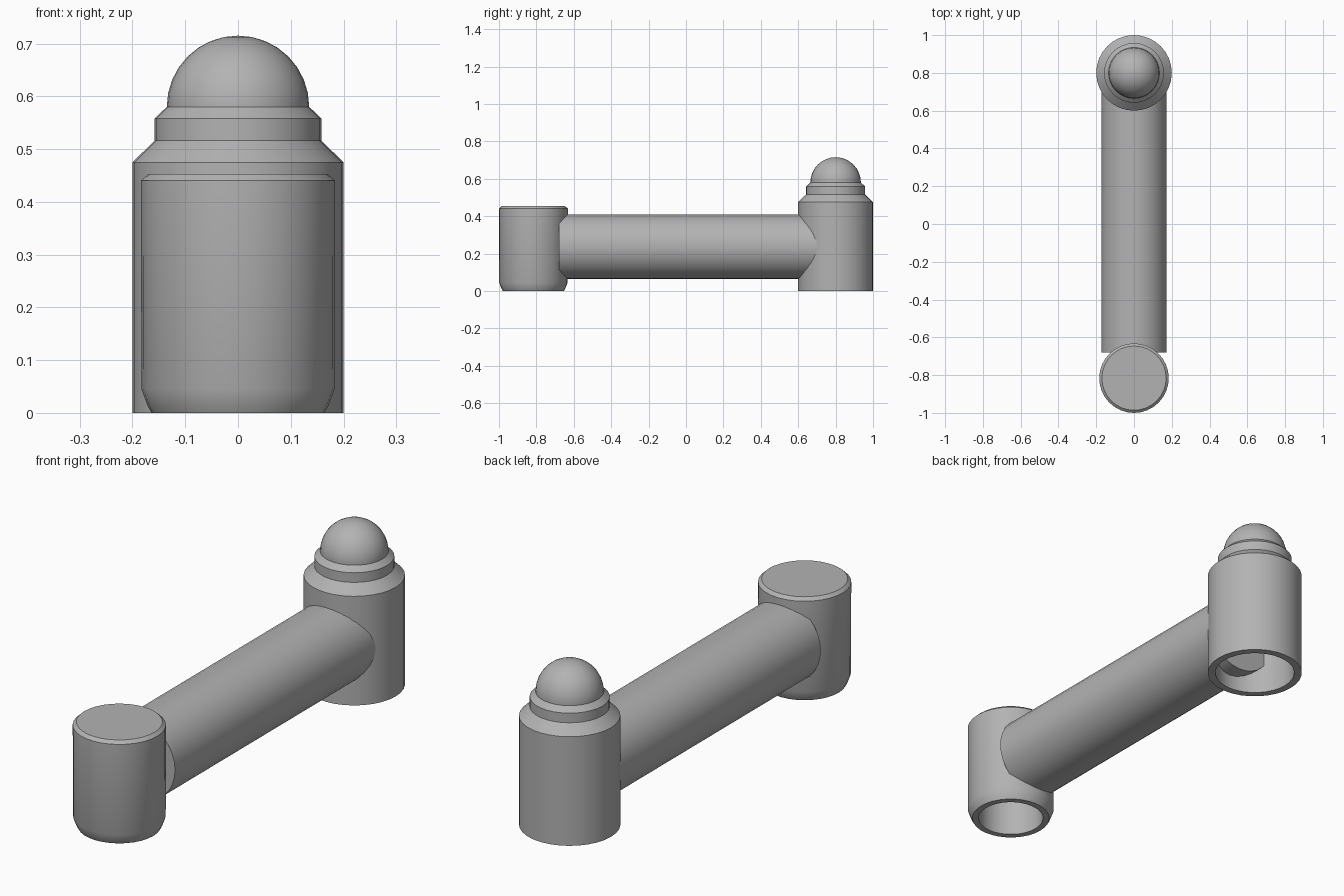
import bpy, math
from mathutils import Matrix

cube = bpy.data.objects.get("Cube")
if cube:
    bpy.data.objects.remove(cube, do_unlink=True)

grey = bpy.data.materials.new("plain grey")
grey.use_nodes = True
colour = (0.45, 0.45, 0.45, 1)
grey.diffuse_color = colour
grey.node_tree.nodes["Principled BSDF"].inputs["Base Color"].default_value = colour


def finish(obj, name):
    obj.name = name
    obj.data.materials.append(grey)
    bpy.ops.object.select_all(action='DESELECT')
    obj.select_set(True)
    bpy.context.view_layer.objects.active = obj
    bpy.ops.object.shade_smooth_by_angle(angle=math.radians(25))


def lathe(name, profile, location, rotation=(0, 0, 0), sides=32):
    """Revolve (radius, height) points; zero radius closes the surface."""
    verts, rings, faces = [], [], []
    for r, z in profile:
        start = len(verts)
        count = 1 if r == 0 else sides
        for i in range(count):
            a = math.tau * i / sides
            verts.append((r * math.cos(a), r * math.sin(a), z))
        rings.append((start, count))
    for (a, na), (b, nb) in zip(rings, rings[1:]):
        for i in range(sides):
            j = (i + 1) % sides
            face = [a + i % na, a + j % na, b + j % nb, b + i % nb]
            faces.append(list(dict.fromkeys(face)))
    mesh = bpy.data.meshes.new(name)
    mesh.from_pydata(verts, [], faces)
    obj = bpy.data.objects.new(name, mesh)
    bpy.context.collection.objects.link(obj)
    obj.location, obj.rotation_euler = location, rotation
    finish(obj, name)
    return obj


# Front post: closed flat top, chamfered foot, open socket underneath
lathe("front_post", [(0, 0.42), (0.137, 0.42), (0.137, 0), (0.164, 0),
                     (0.171, 0.013), (0.183, 0.045), (0.184, 0.44),
                     (0.17, 0.453), (0, 0.453)], (0, -0.816, 0))

# Rear post: stepped shoulder and collar, open socket underneath
lathe("rear_post", [(0, 0.44), (0.168, 0.44), (0.168, 0), (0.2, 0),
                    (0.2, 0.475), (0.158, 0.516), (0.158, 0.558),
                    (0.135, 0.58), (0, 0.58)], (0, 0.8, 0))

# Connecting bar, running just through the post walls
lathe("connecting_bar", [(0, 0), (0.173, 0), (0.173, 1.38), (0, 1.38)],
      (0, 0.7, 0.237), (math.radians(90), 0, 0))

# Ball seated in the rear collar
bpy.ops.mesh.primitive_uv_sphere_add(segments=32, ring_count=16, radius=0.135,
                                     location=(0, 0.8, 0.58))
finish(bpy.context.object, "ball")
